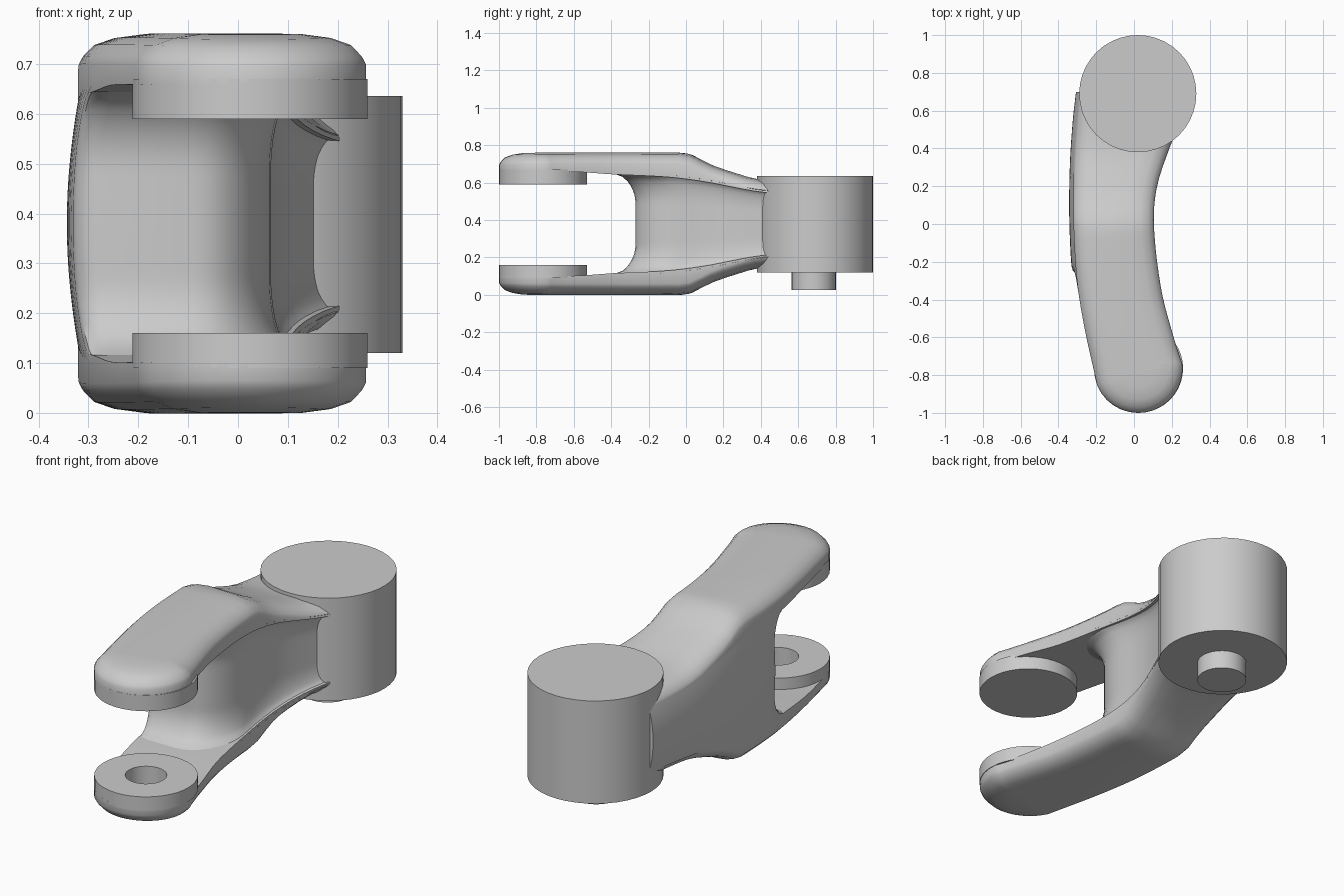
import bpy, bmesh
from math import sin, cos, pi, radians, sqrt

if "Cube" in bpy.data.objects:
    bpy.data.objects.remove(bpy.data.objects["Cube"])

MID = 0.38  # height of the horizontal symmetry plane


def curve(pts):
    """Smooth function of y through (y, value) points."""
    def f(y):
        y = min(max(y, pts[0][0]), pts[-1][0])
        i = 0
        while i < len(pts) - 2 and y > pts[i + 1][0]:
            i += 1

        def slope(k):
            a, b = pts[max(k - 1, 0)], pts[min(k + 1, len(pts) - 1)]
            return (b[1] - a[1]) / (b[0] - a[0])
        (y0, v0), (y1, v1) = pts[i], pts[i + 1]
        h = y1 - y0
        t = (y - y0) / h
        return ((2*t**3 - 3*t*t + 1) * v0 + (t**3 - 2*t*t + t) * h * slope(i)
                + (3*t*t - 2*t**3) * v1 + (t**3 - t*t) * h * slope(i + 1))
    return f


# plan edges and heights above the symmetry plane, all as functions of y
left = curve([(-0.81, -0.205), (-0.55, -0.262), (-0.3, -0.302), (0, -0.32),
              (0.3, -0.318), (0.55, -0.302), (0.7, -0.285)])
right = curve([(-0.72, 0.248), (-0.6, 0.21), (-0.35, 0.145), (0, 0.105),
               (0.2, 0.122), (0.42, 0.195), (0.55, 0.25), (0.7, 0.27)])
top = curve([(-1.0, 0.375), (-0.8, 0.38), (-0.1, 0.38), (0.02, 0.373), (0.12, 0.322),
             (0.25, 0.276), (0.4, 0.235), (0.7, 0.22)])
under = curve([(-1.0, 0.278), (-0.6, 0.278), (-0.4, 0.265), (-0.1, 0.25),
               (0.1, 0.225), (0.4, 0.17), (0.7, 0.15)])


def span(a, b, n):
    return [a + (b - a) * i / (n - 1) for i in range(n)]


def finish(bm, name):
    bmesh.ops.recalc_face_normals(bm, faces=bm.faces)
    me = bpy.data.meshes.new(name)
    bm.to_mesh(me)
    bm.free()
    ob = bpy.data.objects.new(name, me)
    bpy.context.collection.objects.link(ob)
    return ob


def bridge(bm, rings):
    n = len(rings[0])
    for a, b in zip(rings, rings[1:]):
        for i in range(n):
            j = (i + 1) % n
            bm.faces.new((a[i], a[j], b[j], b[i]))


def inset(pts, d):
    out = []
    for i, (x, y) in enumerate(pts):
        a, b = pts[i - 1] if i else pts[0], pts[min(i + 1, len(pts) - 1)]
        tx, ty = b[0] - a[0], b[1] - a[1]
        l = sqrt(tx * tx + ty * ty)
        out.append((x - ty / l * d, y + tx / l * d))
    return out


def fork_arm(name, sign):
    """Curved plate with a round end and crowned outer face."""
    plan = [(left(y), y) for y in span(0.7, -0.81, 26)]
    plan += [(0.022 + 0.235 * cos(radians(a)), -0.765 + 0.235 * sin(radians(a)))
             for a in span(203, 367, 16)]
    plan += [(right(y), y) for y in span(-0.72, 0.7, 26)]
    bm = bmesh.new()
    rings = [[bm.verts.new((x, y, MID + sign * under(y))) for x, y in plan]]
    for d, drop in ((0, 0.06), (0.008, 0.045), (0.03, 0.022), (0.07, 0.008), (0.13, 0)):
        rings.append([bm.verts.new((x, y, MID + sign * (top(y) - drop)))
                      for x, y in inset(plan, d)])
    bridge(bm, rings)
    n = len(plan)
    for r in (rings[0], rings[-1]):
        for i in range(n // 2 - 1):
            bm.faces.new((r[i], r[i + 1], r[n - 2 - i], r[n - 1 - i]))
    return finish(bm, name)


def web_wall():
    """Upright wall between the arms, flaring into both with a fillet."""
    bm = bmesh.new()
    rings = []
    for u in span(-1, 1, 25):
        v = max(0, (abs(u) - 0.4) / 0.6)
        g = 1 - sqrt(max(0, 1 - v * v))
        nose = -0.27 - 0.14 * g
        bulge = 0.022 * (1 - u * u)
        recess = 0.04 * (1 - g)
        plan = [(left(y) - bulge, y) for y in span(0.7, nose + 0.05, 18)]
        xl = plan[-1][0]
        plan += [(xl + 0.05 * (1 - cos(a)), nose + 0.05 * (1 - sin(a)))
                 for a in (pi / 6, pi / 3, pi / 2)]
        ye = nose + 0.25
        xe = right(ye) - recess
        plan += [(-0.09 + (xe + 0.09) * sin(a), ye - 0.25 * cos(a))
                 for a in span(0, pi / 2, 9)]
        plan += [(right(y) - recess, y) for y in span(ye, 0.7, 14)[1:]]
        rings.append([bm.verts.new((x, y, MID + u * (under(y) + 0.012))) for x, y in plan])
    bridge(bm, rings)
    return finish(bm, "web_wall")


def cylinder(name, x, y, r, z0, z1, sides=40):
    bpy.ops.mesh.primitive_cylinder_add(vertices=sides, radius=r, depth=z1 - z0,
                                        location=(x, y, (z0 + z1) / 2))
    bpy.context.object.name = name
    return bpy.context.object


# forked arm
upper = fork_arm("upper_arm", 1)
lower = fork_arm("lower_arm", -1)
web = web_wall()

# main barrel with its peg
barrel = cylinder("barrel", 0.02, 0.69, 0.31, 0.12, 0.636)
peg = cylinder("barrel_peg", 0.02, 0.683, 0.118, 0.025, 0.14)

# facing discs at the fork tips
upper_disc = cylinder("upper_disc", 0.024, -0.764, 0.236, 0.59, 0.67)
lower_disc = cylinder("lower_disc", 0.024, -0.764, 0.236, 0.09, 0.16)

# blind socket in the lower tip
cutter = cylinder("socket_cutter", 0.024, -0.764, 0.095, 0.05, 0.3, 32)
cutter.hide_render = True
for ob in (lower, lower_disc):
    mod = ob.modifiers.new("socket", 'BOOLEAN')
    mod.operation, mod.object, mod.solver = 'DIFFERENCE', cutter, 'EXACT'
    bpy.context.view_layer.objects.active = ob
    bpy.ops.object.modifier_apply(modifier=mod.name)
bpy.data.objects.remove(cutter)

# smooth shading with sharp rims
bpy.ops.object.select_all(action='DESELECT')
for ob in (upper, lower, web, barrel, peg, upper_disc, lower_disc):
    ob.select_set(True)
bpy.context.view_layer.objects.active = upper
bpy.ops.object.shade_smooth_by_angle(angle=radians(35))
